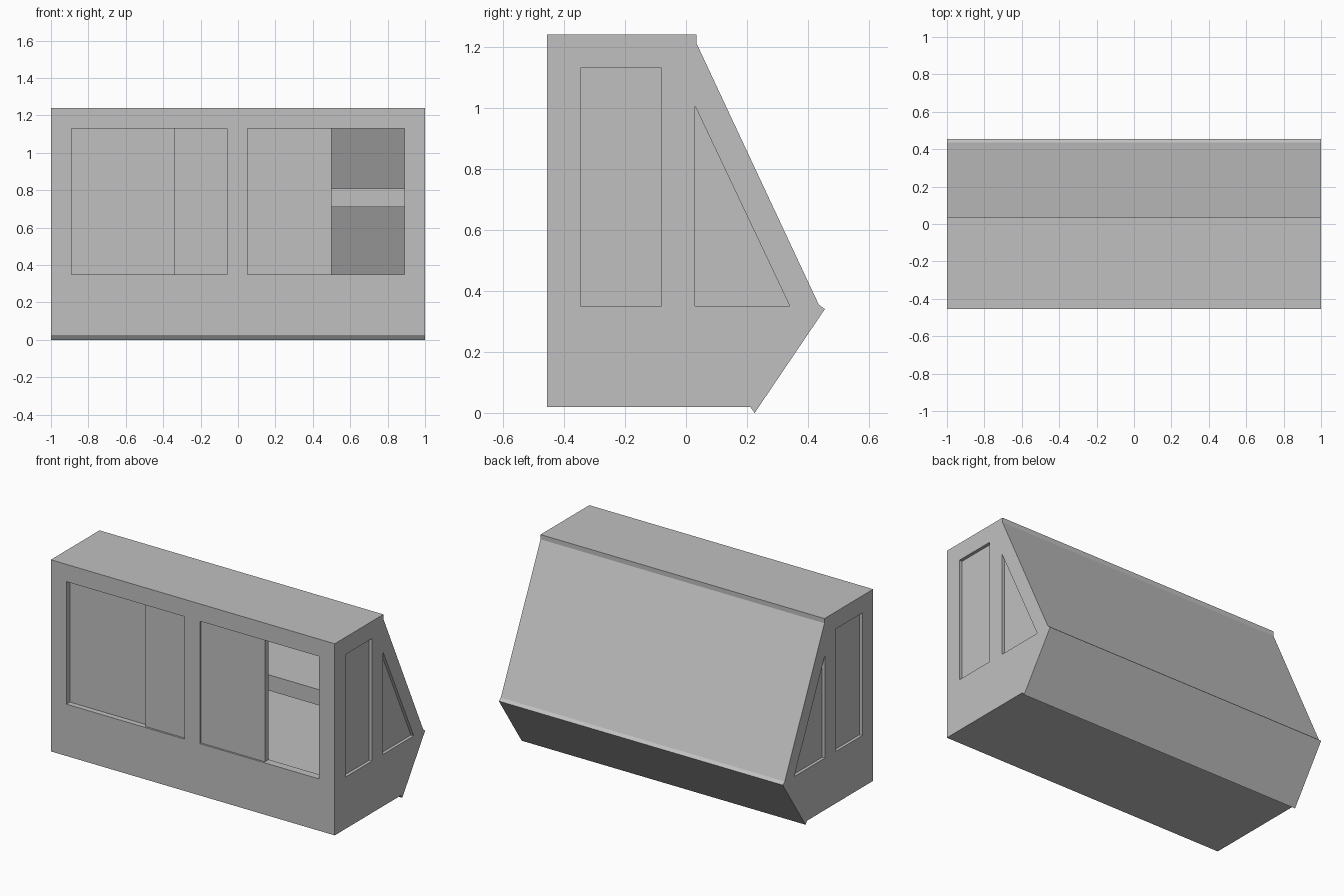
import bpy
import bmesh

cube = bpy.data.objects.get("Cube")
if cube:
    bpy.data.objects.remove(cube, do_unlink=True)

grey = bpy.data.materials.new("light_grey")
grey.use_nodes = True
grey.diffuse_color = (0.53, 0.53, 0.53, 1)
for node in grey.node_tree.nodes:
    if node.type == 'BSDF_PRINCIPLED':
        node.inputs["Base Color"].default_value = grey.diffuse_color


def prism(name, profile, x0, x1):
    """Extrude a (y, z) profile along x."""
    bm = bmesh.new()
    face = bm.faces.new([bm.verts.new((x0, y, z)) for y, z in profile])
    new = bmesh.ops.extrude_face_region(bm, geom=[face])["geom"]
    verts = [v for v in new if isinstance(v, bmesh.types.BMVert)]
    bmesh.ops.translate(bm, vec=(x1 - x0, 0, 0), verts=verts)
    bmesh.ops.recalc_face_normals(bm, faces=bm.faces)
    mesh = bpy.data.meshes.new(name)
    bm.to_mesh(mesh)
    bm.free()
    mesh.materials.append(grey)
    obj = bpy.data.objects.new(name, mesh)
    bpy.context.scene.collection.objects.link(obj)
    return obj


def rect(y0, y1, z0, z1):
    return [(y0, z0), (y1, z0), (y1, z1), (y0, z1)]


def cut(target, cutter):
    cutter.hide_render = True
    mod = target.modifiers.new("cut", 'BOOLEAN')
    mod.operation = 'DIFFERENCE'
    mod.solver = 'EXACT'
    mod.object = cutter
    bpy.context.view_layer.objects.active = target
    bpy.ops.object.modifier_apply(modifier=mod.name)
    bpy.data.objects.remove(cutter, do_unlink=True)


FRONT, SILL, HEAD = -0.455, 0.35, 1.13

# Outer body with the sloping back and its small panel lips
body = prism("body_shell", [
    (FRONT, 0.02), (0.21, 0.02), (0.225, 0), (0.455, 0.34), (0.435, 0.355),
    (0.035, 1.21), (0.035, 1.24), (FRONT, 1.24)], -1, 1)

# Hollow cabin above the floor
cut(body, prism("cabin_cutter", [
    (FRONT + 0.05, SILL - 0.005), (0.385, SILL - 0.005),
    (-0.01, 1.19), (FRONT + 0.05, 1.19)], -0.95, 0.95))

# Front window openings
for x0, x1 in ((-0.89, -0.06), (0.05, 0.89)):
    cut(body, prism("front_cutter", rect(FRONT - 0.1, FRONT + 0.1, SILL, HEAD), x0, x1))

# End window openings, cut through both ends
side_windows = {
    "side_pane": rect(-0.345, -0.08, SILL, HEAD),
    "side_triangle_pane": [(0.03, SILL), (0.34, SILL), (0.03, 1.005)],
}
for name, profile in side_windows.items():
    cut(body, prism(name + "_cutter", profile, -1.1, 1.1))
    for side, sign in (("left", 1), ("right", -1)):
        prism(side + "_" + name, profile, sign * 0.955, sign * 0.98)

# Sliding front panes: fixed one set deep, sliders near the surface
for name, x0, x1, depth in (("fixed_front_pane", -0.89, -0.34, 0.035),
                            ("closed_sliding_pane", -0.34, -0.06, 0.012),
                            ("open_sliding_pane", 0.05, 0.5, 0.012)):
    prism(name, rect(FRONT + depth, FRONT + 0.047, SILL, HEAD), x0, x1)

# Shelf inside, running back to the sloping wall
prism("inner_shelf", [(-0.265, 0.71), (0.23, 0.71), (0.185, 0.81), (-0.265, 0.81)],
      -0.96, 0.96)
